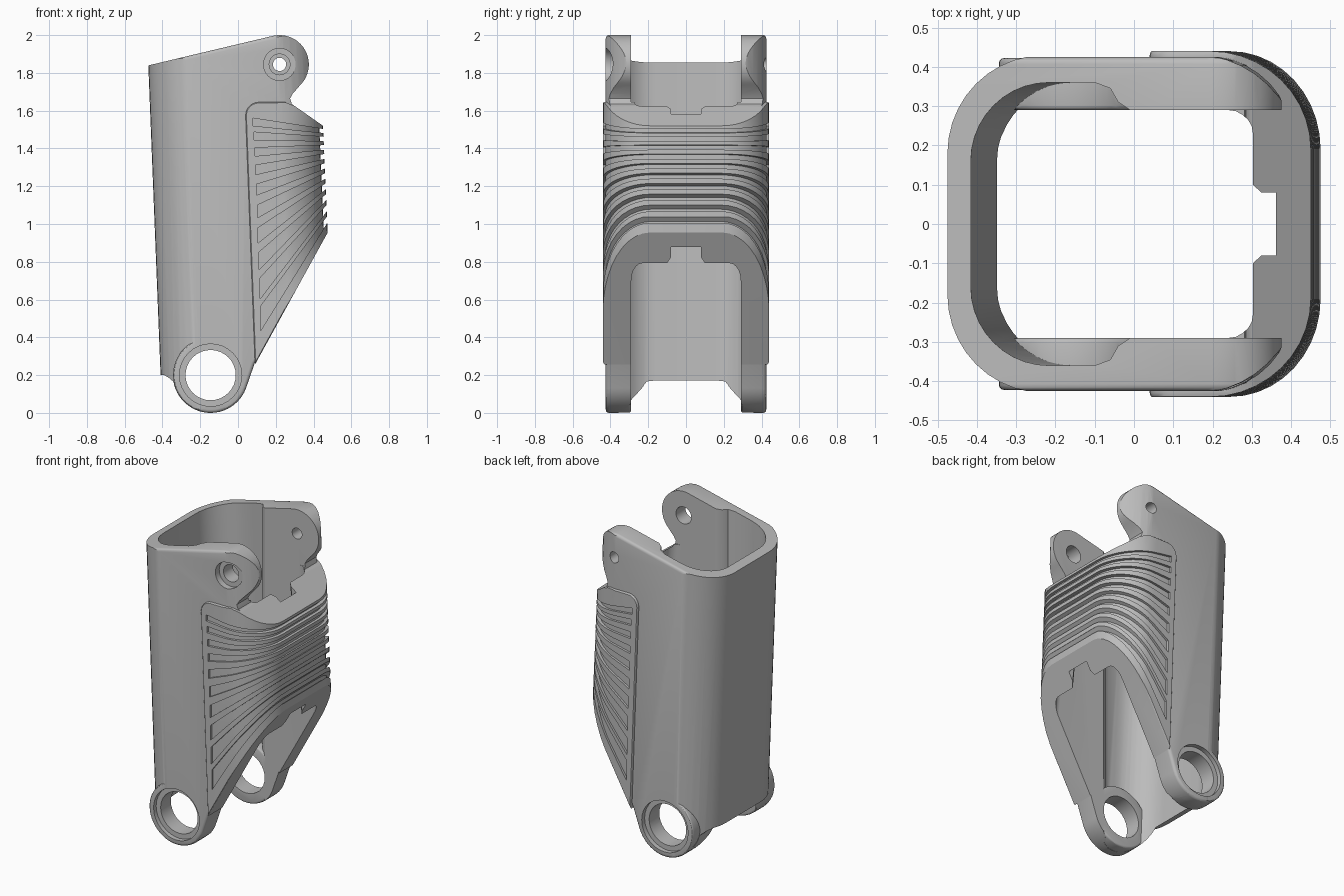
import bpy, bmesh
from math import cos, sin, radians

cube = bpy.data.objects.get("Cube")
if cube:
    bpy.data.objects.remove(cube, do_unlink=True)

grey = bpy.data.materials.new("plain grey")
grey.use_nodes = True
grey.diffuse_color = (0.5, 0.5, 0.5, 1)
grey.node_tree.nodes["Principled BSDF"].inputs["Base Color"].default_value = (0.5, 0.5, 0.5, 1)


def arc(cx, cy, r, a0, a1, n):
    """Points on an arc, angles in degrees."""
    steps = [radians(a0 + (a1 - a0) * i / n) for i in range(n + 1)]
    return [(cx + r * cos(a), cy + r * sin(a)) for a in steps]


def solid(name, start, end, bevel=0):
    """Closed solid spanning two matching loops, end rims optionally rounded."""
    bm = bmesh.new()
    a = [bm.verts.new(p) for p in start]
    b = [bm.verts.new(p) for p in end]
    caps = [bm.faces.new(a), bm.faces.new(b)]
    for i in range(len(a)):
        bm.faces.new((a[i - 1], a[i], b[i], b[i - 1]))
    bmesh.ops.recalc_face_normals(bm, faces=bm.faces)
    if bevel:
        rims = [e for f in caps for e in f.edges]
        bmesh.ops.bevel(bm, geom=rims, offset=bevel, segments=3, profile=0.5, affect='EDGES')
    mesh = bpy.data.meshes.new(name)
    bm.to_mesh(mesh)
    bm.free()
    mesh.materials.append(grey)
    ob = bpy.data.objects.new(name, mesh)
    bpy.context.collection.objects.link(ob)
    return ob


def prism(name, outline, y0, y1, bevel=0):
    """Side outline (x, z) extruded along y."""
    return solid(name, [(x, y0, z) for x, z in outline], [(x, y1, z) for x, z in outline], bevel)


def tower(name, section):
    """Plan section, given per height, lofted upward."""
    return solid(name, *[[(x, y, z) for x, y in section(z)] for z in (-0.2, 2.2)])


def combine(ob, other, operation):
    mod = ob.modifiers.new(operation, 'BOOLEAN')
    mod.operation, mod.object, mod.solver = operation, other, 'EXACT'
    bpy.context.view_layer.objects.active = ob
    bpy.ops.object.modifier_apply(modifier=mod.name)
    bpy.data.objects.remove(other, do_unlink=True)


def mirrored(half):
    return half + [(x, -y) for x, y in reversed(half)]


def outer_section(inset, half_width):
    """Rounded rectangle whose ends lean with height."""
    def section(z):
        left, right = -0.402 - 0.0396 * z, 0.517 - 0.044 * z - inset
        r = 0.25
        return mirrored(arc(left + r, half_width - r, r, 180, 90, 10)
                        + arc(right - r, half_width - r, r, 90, 0, 10))
    return section


def cavity_section(z):
    """Hollow: wide at the rear, narrower between the cheeks, notched in front."""
    left, right = -0.342 - 0.0396 * z, 0.465 - 0.1 * z
    return mirrored(arc(left + 0.2, 0.16, 0.2, 180, 90, 10)
                    + [(-0.1, 0.36), (-0.06, 0.345), (-0.04, 0.31), (-0.01, 0.29)]
                    + arc(right - 0.06, 0.23, 0.06, 90, 0, 5)
                    + [(right, 0.1), (right + 0.02, 0.08), (right + 0.055, 0.08)])


PIN = (0.22, 1.845)
PIVOT = (-0.145, 0.2)

# Main housing with its upper and lower ears
outline = ([(-0.6, 1.81)] + arc(*PIN, 0.155, 103.5, -45, 22)
           + [(0.29, 1.69), (0.276, 1.665), (0.285, 1.635), (0.6, 1.409),
              (0.6, 1.195), (0.088, 0.262)]
           + arc(*PIVOT, 0.2, -20, -170, 24)
           + [(-0.365, 0.185), (-0.39, 0.2), (-0.6, 0.2)])
housing = tower("housing", outer_section(0.02, 0.43))
combine(housing, prism("side_outline", outline, -0.425, 0.425, 0.018), 'INTERSECT')

# Wrap-around grip panel
panel_outline = (arc(0.11, 1.575, 0.07, 180, 90, 6)
                 + [(0.25, 1.645), (0.30, 1.625), (0.6, 1.415), (0.6, 1.182), (0.09, 0.256)])
panel = tower("grip_panel", outer_section(0, 0.44))
combine(panel, prism("panel_outline", panel_outline, -0.445, 0.445, 0.015), 'INTERSECT')

# Fanned grip grooves
for i in range(10):
    t = i / 9
    x0 = 0.08 + 0.04 * t
    z0, h0 = 1.54 - 0.62 * t - 0.42 * t * t, 0.02 + 0.045 * t * t
    z1, h1 = 1.49 - 0.35 * t - 0.12 * t * t, 0.01 + 0.008 * t
    wedge = [(x0, z0 - h0), (x0, z0 + h0), (0.47, z1 + h1), (0.6, z1 + h1),
             (0.6, z1 - h1), (0.47, z1 - h1)]
    combine(panel, prism("groove", wedge, -0.6, 0.6), 'DIFFERENCE')
combine(housing, panel, 'UNION')

# Hollow inside and the gap between the upper ears
combine(housing, tower("cavity", cavity_section), 'DIFFERENCE')
gap = [(0.05, 1.647), (0.6, 1.647), (0.6, 2.2), (0.05, 2.2)]
combine(housing, prism("ear_gap", gap, -0.29, 0.29), 'DIFFERENCE')

# Lower pivot bosses
for side in (-1, 1):
    boss = prism("pivot_boss", arc(*PIVOT, 0.199, 0, 352.5, 47), side * 0.29, side * 0.422, 0.012)
    combine(housing, boss, 'UNION')


def bore(centre, radius, y0, y1):
    combine(housing, prism("bore", arc(*centre, radius, 0, 348.75, 31), y0, y1), 'DIFFERENCE')


# Pivot bores with shallow recesses, and the pin holes
for side in (-1, 1):
    bore(PIVOT, 0.165, side * 0.395, side * 0.6)
    bore(PIVOT, 0.133, side * 0.2, side * 0.6)
bore(PIN, 0.085, -0.6, -0.385)
bore(PIN, 0.055, -0.6, -0.2)
bore(PIN, 0.035, 0.2, 0.6)

# Smooth curved walls, keep crisp edges
bpy.ops.object.select_all(action='DESELECT')
housing.select_set(True)
bpy.context.view_layer.objects.active = housing
bpy.ops.object.shade_smooth_by_angle(angle=radians(30))
